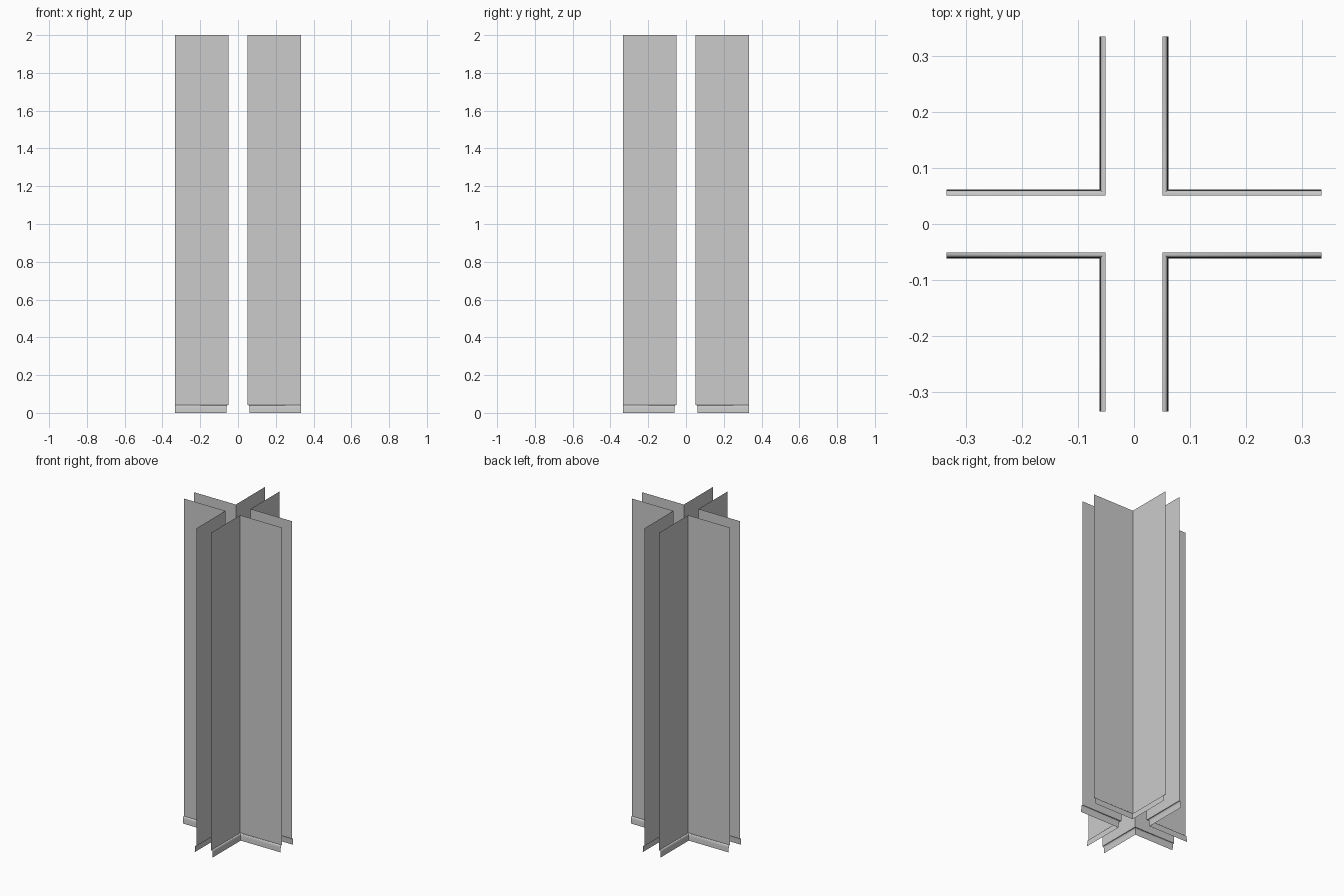
import bpy

if "Cube" in bpy.data.objects:
    bpy.data.objects.remove(bpy.data.objects["Cube"])

INNER, END = 0.0505, 0.334      # corner offset and arm end
LIP_Z, TOP = 0.041, 2.0
# skirting profile: (outward offset, height)
LIP = [(0, LIP_Z), (0.005, LIP_Z), (0.0075, 0.039), (0.009, 0.034),
       (0.0098, 0.026), (0.0105, 0.014), (0.011, 0.0)]


def l_strip(name, profile, sx, sy, smooth):
    """Sweep a profile along an L-shaped path in one quadrant, mitred at the corner."""
    verts, faces = [], []
    for off, z in profile:
        c = INNER + off
        verts += [(sx * END, sy * c, z), (sx * c, sy * c, z), (sx * c, sy * END, z)]
    for i in range(len(profile) - 1):
        for j in range(2):
            a = 3 * i + j
            f = (a, a + 1, a + 4, a + 3)
            # keep faces pointing into the open side of the L
            faces.append(f if sx * sy > 0 else f[::-1])
    mesh = bpy.data.meshes.new(name)
    mesh.from_pydata(verts, [], faces)
    obj = bpy.data.objects.new(name, mesh)
    bpy.context.collection.objects.link(obj)
    if smooth:
        bpy.ops.object.select_all(action='DESELECT')
        obj.select_set(True)
        bpy.context.view_layer.objects.active = obj
        bpy.ops.object.shade_smooth_by_angle(angle=0.7)
    return obj


# four corner walls, each with a rounded skirting at its foot
for label, sx, sy in (("front_right", 1, -1), ("front_left", -1, -1),
                      ("back_right", 1, 1), ("back_left", -1, 1)):
    l_strip(label + "_wall", [(0, TOP), (0, LIP_Z)], sx, sy, False)
    l_strip(label + "_skirting", LIP, sx, sy, True)
